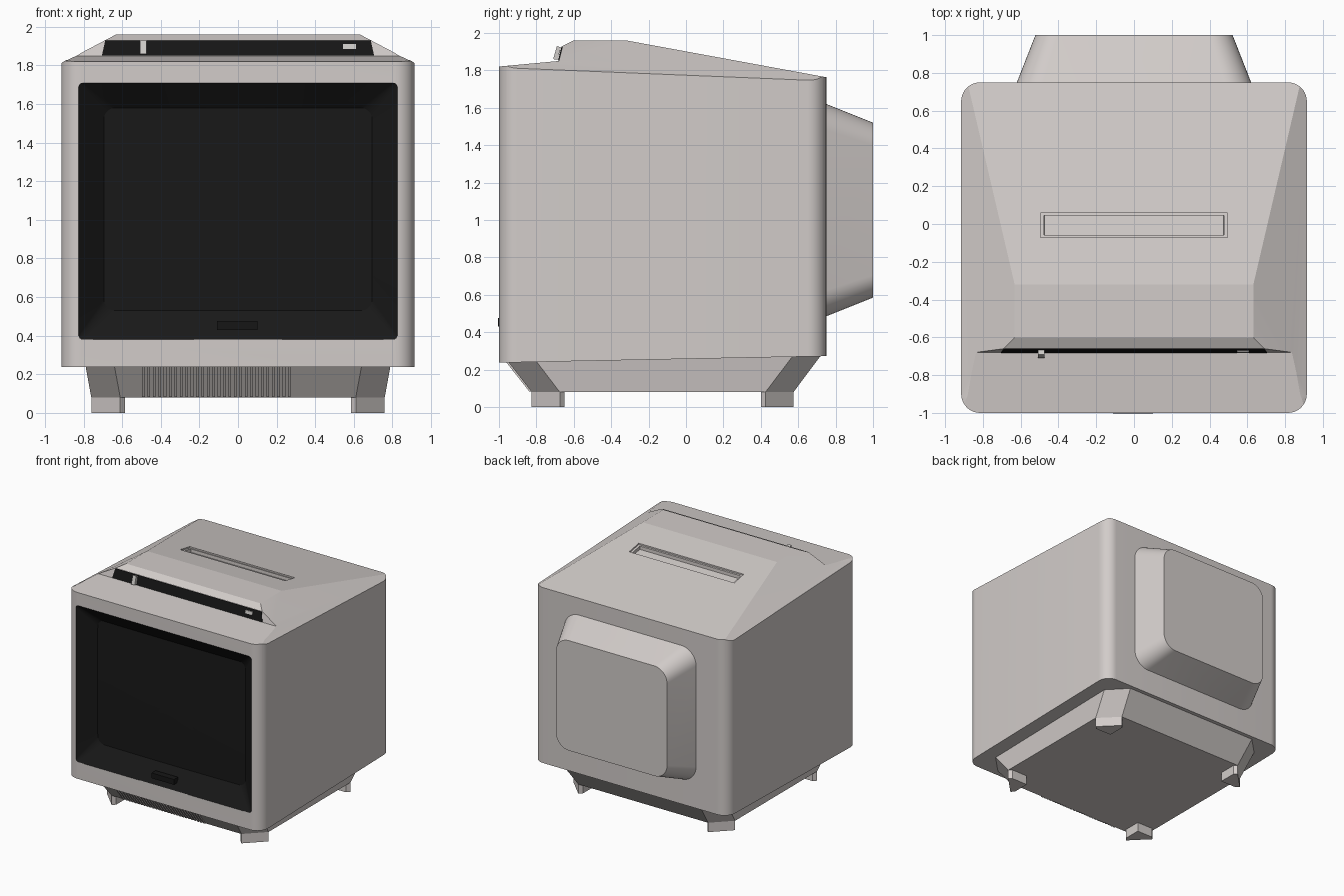
import bpy, bmesh, math
from mathutils import Vector

if "Cube" in bpy.data.objects:
    bpy.data.objects.remove(bpy.data.objects["Cube"])


def material(name, rgb):
    m = bpy.data.materials.new(name)
    m.diffuse_color = (*rgb, 1)
    m.use_nodes = True
    m.node_tree.nodes["Principled BSDF"].inputs["Base Color"].default_value = m.diffuse_color
    return m


CASE = material("warm grey plastic", (0.645, 0.605, 0.588))
BEZEL = material("black bezel", (0.0092, 0.0092, 0.0092))
GLASS = material("dark glass", (0.0092, 0.0092, 0.0092))
BLACK = material("black trim", (0.008, 0.008, 0.008))
KNOB = material("light grey knob", (0.62, 0.60, 0.58))


def finish(bm, name, mat):
    me = bpy.data.meshes.new(name)
    bm.to_mesh(me)
    bm.free()
    ob = bpy.data.objects.new(name, me)
    bpy.context.collection.objects.link(ob)
    if mat:
        me.materials.append(mat)
    return ob


def loft(name, rings, mat, caps=(True, True)):
    """Skin a list of matching closed rings of 3D points."""
    bm = bmesh.new()
    loops = [[bm.verts.new(p) for p in r] for r in rings]
    n = len(loops[0])
    for a, b in zip(loops, loops[1:]):
        for i in range(n):
            j = (i + 1) % n
            bm.faces.new((a[i], a[j], b[j], b[i]))
    for cap, loop in zip(caps, (loops[0], loops[-1])):
        if cap:
            bm.faces.new(loop)
    bmesh.ops.recalc_face_normals(bm, faces=bm.faces)
    if not all(caps):  # open front shells must face forward
        if sum(f.normal.y * f.calc_area() for f in bm.faces) > 0:
            bmesh.ops.reverse_faces(bm, faces=bm.faces)
    return finish(bm, name, mat)


def rounded(hx, hy, r, seg=10, side=1):
    """Rounded rectangle in 2D; each straight side split into `side` pieces."""
    pts = []
    for k, (sx, sy) in enumerate(((1, 1), (-1, 1), (-1, -1), (1, -1))):
        arc = [(sx * (hx - r) + r * math.cos(math.pi / 2 * (k + i / seg)),
                sy * (hy - r) + r * math.sin(math.pi / 2 * (k + i / seg))) for i in range(seg + 1)]
        pts += arc
        end = [(-hx + r, hy), (-hx, -hy + r), (hx - r, -hy), (hx, hy - r)][k]
        for i in range(1, side):
            t = i / side
            pts.append((arc[-1][0] * (1 - t) + end[0] * t, arc[-1][1] * (1 - t) + end[1] * t))
    return pts


def slab(name, x0, x1, profile, mat):
    """Extrude a y-z profile along x."""
    return loft(name, [[(x, y, z) for y, z in profile] for x in (x0, x1)], mat)


def cut(ob, cutters):
    for c in cutters:
        mod = ob.modifiers.new("cut", 'BOOLEAN')
        mod.operation, mod.solver, mod.object = 'DIFFERENCE', 'EXACT', c
    bpy.context.view_layer.update()
    dg = bpy.context.evaluated_depsgraph_get()
    me = bpy.data.meshes.new_from_object(ob.evaluated_get(dg))
    ob.modifiers.clear()
    ob.data = me
    for c in cutters:
        bpy.data.objects.remove(c)


# Cabinet: rounded footprint trimmed by the sloping floor and roof planes
body = loft("cabinet", [[(x, y - 0.125, z) for x, y in rounded(0.915, 0.875, 0.1)]
                        for z in (0.1, 2.2)], CASE)
bm = bmesh.new()
bm.from_mesh(body.data)
planes = [((0, -1, 0.237), (0, 0.02, -1)),
          ((0, 0, 1.96), (0, 0, 1)),
          ((0, -0.32, 1.96), (0, 0.184, 1)),
          ((0.915, -1, 1.815), (0.6, 0.041, 1)),
          ((-0.915, -1, 1.815), (-0.6, 0.041, 1))]
for co, no in planes:
    bmesh.ops.bisect_plane(bm, geom=bm.verts[:] + bm.edges[:] + bm.faces[:], dist=1e-5,
                           plane_co=co, plane_no=Vector(no).normalized(), clear_outer=True)
    bmesh.ops.edgeloop_fill(bm, edges=[e for e in bm.edges if e.is_boundary])
# Straighten the hump edges so the flat top keeps one width
for v in bm.verts:
    if v.co.z > 1.955:
        v.co.x = math.copysign(0.632, v.co.x)
sides = [f for f in bm.faces if abs(f.normal.x) > 0.3 and f.normal.z > 0.6]
bmesh.ops.triangulate(bm, faces=sides)
bmesh.ops.recalc_face_normals(bm, faces=bm.faces)
bm.to_mesh(body.data)
bm.free()

# Cutters: stepped control brow, screen opening, handle slot
brow = slab("brow_cutter", -1.2, 1.2, [(-1.1, 1.811), (-0.68, 1.85), (-0.66, 1.93),
                                       (-0.6, 1.96), (-0.6, 2.3), (-1.1, 2.3)], None)
CZ = 1.045
opening = loft("opening_cutter", [[(x, y, z + CZ) for x, z in rounded(0.825, 0.665, 0.02)]
                                  for y in (-1.1, -0.75)], None)


def slot_ring(hx, hy, d):
    return [(sx * hx, -0.007 + sy * hy, 1.96 - 0.184 * (0.313 + sy * hy) + d)
            for sx, sy in ((1, 1), (-1, 1), (-1, -1), (1, -1))]


# A shallow rim step around a deeper pocket
rim = loft("rim_cutter", [slot_ring(0.494, 0.064, -0.012), slot_ring(0.494, 0.064, 0.04)], None)
slot = loft("slot_cutter", [slot_ring(0.475, 0.051, -0.04), slot_ring(0.476, 0.052, 0.04)], None)
cut(body, [brow, opening, rim, slot])


# Sloping bezel and very slightly bulged screen
def bulge(x, z):
    return (x, -0.9 + 0.006 * (x / 0.7) ** 2 + 0.004 * (z / 0.53) ** 2, z + CZ + 0.01)


outer = rounded(0.825, 0.665, 0.02, side=8)
inner = rounded(0.695, 0.525, 0.06, side=8)
loft("bezel", [[(x, -1, z + CZ) for x, z in outer], [bulge(x, z) for x, z in inner]],
     BEZEL, (False, False))
loft("screen", [[bulge(x * s, z * s) for x, z in inner] for s in (1, 0.8, 0.6, 0.4, 0.2, 0.02)],
     GLASS, (False, True))
slab("badge_plate", -0.11, 0.1, [(-1.004, 0.43), (-0.95, 0.43), (-0.95, 0.475), (-1.004, 0.475)], BLACK)

# Control strip and its two knobs
loft("control_strip", [[(-hx, y, z), (hx, y, z), (hx, y + 0.008, z), (-hx, y + 0.008, z)]
                       for hx, y, z in ((0.705, -0.684, 1.852), (0.688, -0.665, 1.928))], BLACK)
slab("slide_knob", -0.507, -0.475, [(-0.71, 1.86), (-0.67, 1.855), (-0.66, 1.92), (-0.69, 1.93)], KNOB)
slab("push_knob", 0.545, 0.61, [(-0.682, 1.885), (-0.66, 1.885), (-0.66, 1.91), (-0.677, 1.91)], KNOB)

# Picture tube housing at the back
loft("tube_housing", [[(x, y, z + 1.0525) for x, z in rounded(hx, hz, r)]
                      for hx, hz, r, y in ((0.624, 0.5715, 0.14, 0.74), (0.522, 0.4675, 0.12, 1.0))], CASE)


# Flared stand with chamfered corners
def octagon(hx, y0, y1, c):
    return [(hx, y0 + c), (hx, y1 - c), (hx - c, y1), (c - hx, y1),
            (-hx, y1 - c), (-hx, y0 + c), (c - hx, y0), (hx - c, y0)]


loft("stand", [[(x, y, 0.08) for x, y in octagon(0.76, -0.825, 0.575, 0.15)],
               [(x, y, 0.24 + 0.02 * (y + 1)) for x, y in octagon(0.79, -0.95, 0.72, 0.15)]], CASE)

# Five-sided corner feet
for sx in (-1, 1):
    for sy, edge in ((-1, 0.825), (1, 0.575)):
        shape = [(0.76, edge - 0.15), (0.61, edge), (0.585, edge - 0.025),
                 (0.585, edge - 0.175), (0.735, edge - 0.175)]
        loft("foot", [[(sx * x, sy * y, z) for x, y in shape] for z in (0, 0.082)], CASE)

# Vent ribs across the sloping front of the stand
for i in range(28):
    x = -0.497 + i * 0.028
    slab("vent_rib", x, x + 0.014, [(-0.837, 0.082), (-0.82, 0.082), (-0.94, 0.238), (-0.96, 0.238)], CASE)

# Smooth rounded corners, keep the roof creases sharp
for ob in bpy.context.scene.objects:
    ob.select_set(True)
bpy.context.view_layer.objects.active = body
bpy.ops.object.shade_smooth_by_angle(angle=math.radians(9.6))
